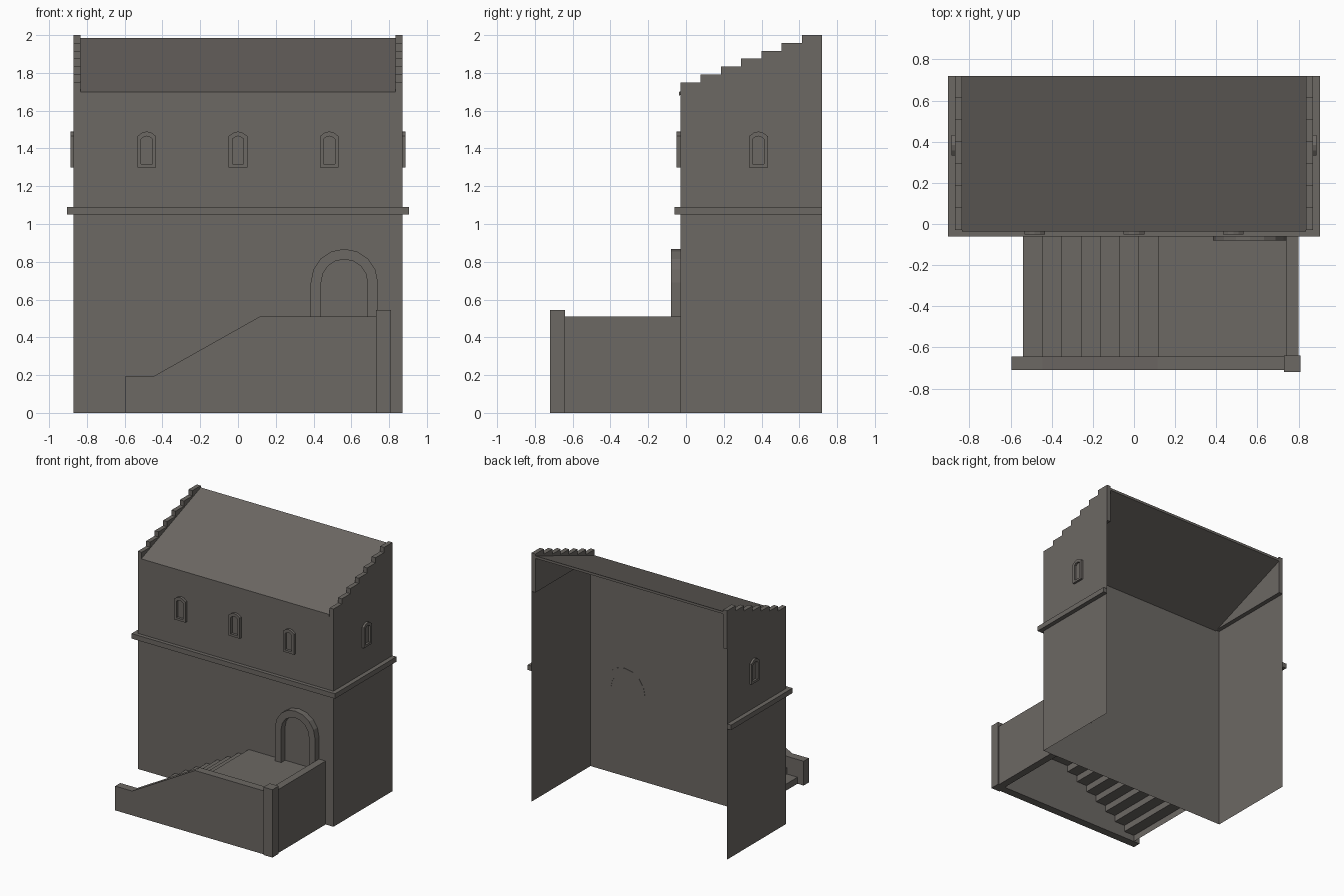
import bpy, bmesh, math

if "Cube" in bpy.data.objects:
    bpy.data.objects.remove(bpy.data.objects["Cube"])

stone = bpy.data.materials.new("warm grey stone")
stone.diffuse_color = (0.15, 0.138, 0.126, 1)
stone.use_nodes = True
stone.node_tree.nodes["Principled BSDF"].inputs["Base Color"].default_value = stone.diffuse_color


def make(name, verts, faces, fix=True):
    me = bpy.data.meshes.new(name)
    me.from_pydata(verts, [], faces)
    if fix:
        bm = bmesh.new()
        bm.from_mesh(me)
        bmesh.ops.recalc_face_normals(bm, faces=bm.faces)
        bm.to_mesh(me)
        bm.free()
    me.materials.append(stone)
    ob = bpy.data.objects.new(name, me)
    bpy.context.collection.objects.link(ob)
    return ob


def place(p, axis, t):
    """Profile point p to 3D, with t along the extrusion axis."""
    return {'x': (t, p[0], p[1]), 'y': (p[0], t, p[1]), 'z': (p[0], p[1], t)}[axis]


def prism(name, pts, axis, a, b):
    n = len(pts)
    verts = [place(p, axis, t) for t in (a, b) for p in pts]
    sides = [(i, (i + 1) % n, n + (i + 1) % n, n + i) for i in range(n)]
    return make(name, verts, [tuple(range(n)), tuple(range(n, 2 * n))] + sides)


def sheet(name, path, axis, a, b):
    n = len(path)
    verts = [place(p, axis, t) for t in (a, b) for p in path]
    return make(name, verts, [(i, i + 1, n + i + 1, n + i) for i in range(n - 1)], False)


def ring(name, outer, inner, axis, a, b):
    n = len(outer)
    verts = [place(p, axis, t) for t in (a, b) for loop in (outer, inner) for p in loop]
    faces = []
    for i in range(n):
        j = (i + 1) % n
        for s, t in ((0, n), (2 * n, 3 * n), (0, 2 * n), (n, 3 * n)):
            faces.append((s + i, s + j, t + j, t + i))
    return make(name, verts, faces)


def rect(x0, x1, y0, y1):
    return [(x0, y0), (x1, y0), (x1, y1), (x0, y1)]


W, F, B = 0.87, -0.03, 0.72   # half width, front wall, open back

# House walls: thin shell, open at the back and below
sheet("house_walls", [(-W, B), (-W, F), (W, F), (W, B)], 'z', 0, 1.70)

# Lean-to roof slab
prism("roof", [(F - 0.006, 1.70), (B, 1.985), (B, 1.965), (F - 0.006, 1.68)], 'x', -0.835, 0.835)

# Stepped gable parapets
steps = 7
gable = [(B, 1.69), (F, 1.69)]
for i in range(steps):
    z = 1.75 + 0.25 * i / (steps - 1)
    gable += [(F + (B - F) * i / steps, z), (F + (B - F) * (i + 1) / steps, z)]
for s, side in ((-1, "left"), (1, "right")):
    prism(side + "_stepped_parapet", gable, 'x', s * 0.835, s * W)

# String course round three sides
prism("string_course", [(-0.905, B), (-0.905, -0.06), (0.905, -0.06), (0.905, B),
                        (W, B), (W, F), (-W, F), (-W, B)], 'z', 1.05, 1.09)


# Pointed window surrounds
def window_loop(c, w, z0, z1):
    return [(c - w, z0), (c + w, z0), (c + w, z1 - 0.5 * w), (c + 0.5 * w, z1 - 0.14 * w),
            (c, z1), (c - 0.5 * w, z1 - 0.14 * w), (c - w, z1 - 0.5 * w)]


def window(name, c, axis, a, b):
    ring(name, window_loop(c, 0.05, 1.30, 1.49), window_loop(c, 0.03, 1.318, 1.465), axis, a, b)


for i, x in enumerate((-0.483, 0, 0.483)):
    window("front_window_%d" % (i + 1), x, 'y', -0.05, F)
for s, side in ((-1, "left"), (1, "right")):
    window(side + "_window", 0.383, 'x', s * 0.887, s * W)


# Arched door surround
def arch(r, n=8):
    pts = [(0.563 + r * math.cos(math.pi * i / n), 0.69 + r * math.sin(math.pi * i / n))
           for i in range(n + 1)]
    return [(0.563 + r, 0.42)] + pts + [(0.563 - r, 0.42)]


prism("door_surround", arch(0.178) + arch(0.123)[::-1], 'y', -0.08, F + 0.002)

# Stairs and landing: open underneath
path = [(-0.54, 0)]
for i in range(8):
    x = -0.54 + 0.0938 * i
    z = 0.0525 * (i + 1)
    path += [(x, z), (x + 0.0938 if i < 7 else 0.74, z)]
sheet("stairs_and_landing", path, 'y', -0.645, F)

# Stair walls and corner post
prism("stair_front_wall", [(-0.595, 0), (0.77, 0), (0.77, 0.51), (0.115, 0.51),
                           (-0.445, 0.195), (-0.595, 0.195)], 'y', -0.71, -0.645)
prism("landing_side_wall", rect(0.74, 0.80, -0.66, F), 'z', 0, 0.51)
prism("corner_post", rect(0.73, 0.81, -0.72, -0.64), 'z', 0, 0.545)
